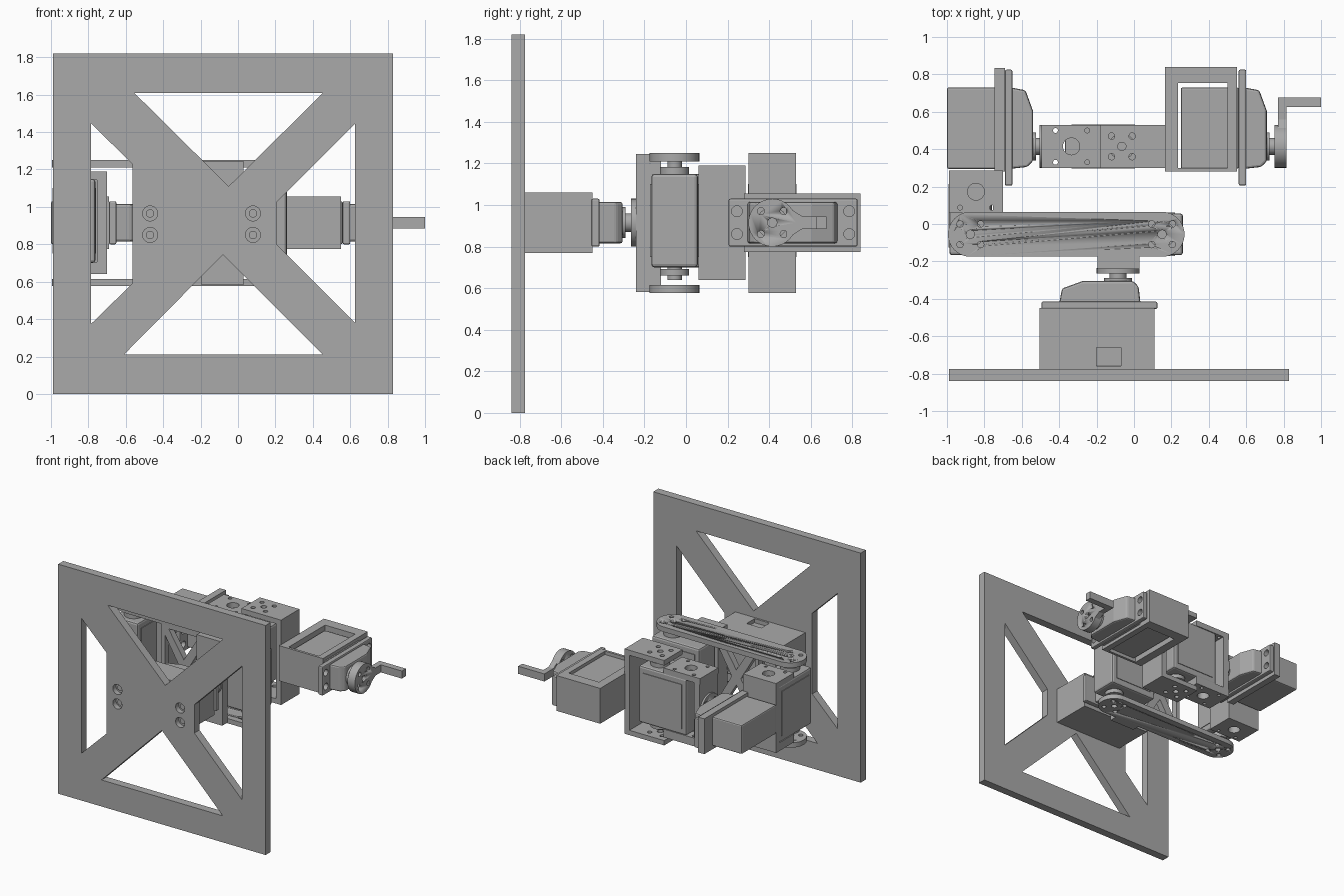
import bpy, bmesh, math
from mathutils import Matrix, Vector

cube = bpy.data.objects.get("Cube")
if cube:
    bpy.data.objects.remove(cube, do_unlink=True)

grey = bpy.data.materials.new("machined_grey")
grey.use_nodes = True
GREY = (0.4, 0.4, 0.4, 1)
grey.diffuse_color = GREY
grey.node_tree.nodes["Principled BSDF"].inputs["Base Color"].default_value = GREY

X, Y, Z = Vector((1, 0, 0)), Vector((0, 1, 0)), Vector((0, 0, 1))
# Each frame maps local profile u, v and extrusion w to world axes
FRAMES = {"x": (Y, Z, X), "y": (X, Z, Y), "z": (X, Y, Z)}
MID = 0.915      # height of the arm's centre plane


def add(name, bm, matrix=None):
    if matrix:
        bm.transform(matrix)
    bmesh.ops.recalc_face_normals(bm, faces=bm.faces)
    mesh = bpy.data.meshes.new(name)
    bm.to_mesh(mesh)
    bm.free()
    mesh.materials.append(grey)
    ob = bpy.data.objects.new(name, mesh)
    bpy.context.collection.objects.link(ob)
    return ob


def prism(name, pts, axis, w0, w1, matrix=None):
    a, b, c = FRAMES[axis]
    bm = bmesh.new()
    face = bm.faces.new([bm.verts.new(a * u + b * v + c * w0) for u, v in pts])
    ext = bmesh.ops.extrude_face_region(bm, geom=[face])["geom"]
    verts = [g for g in ext if isinstance(g, bmesh.types.BMVert)]
    bmesh.ops.translate(bm, verts=verts, vec=c * (w1 - w0))
    return add(name, bm, matrix)


def box(name, xs, ys, zs, matrix=None, bevel=0):
    (x0, x1), (y0, y1) = xs, ys
    ob = prism(name, [(x0, y0), (x1, y0), (x1, y1), (x0, y1)], "z", *zs, matrix)
    if bevel:
        mod = ob.modifiers.new("edge", "BEVEL")
        mod.width, mod.segments = bevel, 2
    return ob


def circle(u, v, r, n=32, start=0.0, sweep=2 * math.pi):
    return [(u + r * math.cos(start + sweep * i / n),
             v + r * math.sin(start + sweep * i / n)) for i in range(n)]


def cyl(name, u, v, r, axis, w0, w1, matrix=None):
    ob = prism(name, circle(u, v, r), axis, w0, w1, matrix)
    smooth(ob)
    return ob


def smooth(ob):
    bpy.ops.object.select_all(action="DESELECT")
    ob.select_set(True)
    bpy.context.view_layer.objects.active = ob
    bpy.ops.object.shade_smooth_by_angle(angle=math.radians(35))


def cut(ob, cutters):
    for c in cutters:
        c.hide_render = True
        mod = ob.modifiers.new("cut", "BOOLEAN")
        mod.object, mod.solver = c, "EXACT"
    bpy.context.view_layer.update()
    dg = bpy.context.evaluated_depsgraph_get()
    mesh = bpy.data.meshes.new_from_object(ob.evaluated_get(dg))
    ob.modifiers.clear()
    ob.data = mesh
    for c in cutters:
        bpy.data.objects.remove(c, do_unlink=True)
    return ob


def horn_holes(u, v, axis, w0, w1, matrix=None):
    spots = [(u + i * 0.055, v + j * 0.055, 0.017) for i in (-1, 1) for j in (-1, 1)]
    return [cyl("hole", a, b, r, axis, w0, w1, matrix) for a, b, r in spots + [(u, v, 0.022)]]


def horn(name, u, v, axis, w0, w1):
    return cut(cyl(name, u, v, 0.115, axis, w0, w1), horn_holes(u, v, axis, w0 - 0.02, w1 + 0.02))


def servo(name, origin, axis, along, flange=True):
    """Motor with its output shaft at the origin, body running along one side."""
    side = axis.cross(along)
    m = Matrix((along, side, axis)).transposed().to_4x4()
    m.translation = Vector(origin)
    half = 0.115
    if flange:
        box(name + "_body", (-0.12, 0.315), (-half, half), (-0.46, -0.15), m, 0.01)
        ears = box(name + "_flange", (-0.21, 0.41), (-half, half), (-0.15, -0.11), m, 0.008)
        cut(ears, [cyl("hole", u, v, 0.026, "z", -0.2, 0, m)
                   for u in (-0.17, 0.37) for v in (-0.055, 0.055)])
        outline = [(-0.12, -0.12), (-0.11, -0.03), (-0.08, 0), (0.19, 0),
                   (0.30, -0.04), (0.315, -0.12)]
        # Profile lies in the along/axis plane
        head = prism(name + "_head", outline, "y", -0.1, 0.1, m)
        mod = head.modifiers.new("edge", "BEVEL")
        mod.width, mod.segments = 0.012, 2
        cyl(name + "_shaft", 0, 0, 0.045, "z", -0.01, 0.055, m)
        cyl(name + "_collar", 0, 0, 0.075, "z", -0.01, 0.015, m)
    else:
        box(name + "_body", (-0.112, 0.305), (-0.112, 0.112), (-0.45, 0), m, 0.015)
        box(name + "_side_panel", (-0.07, 0.27), (-0.117, 0.117), (-0.40, -0.05), m)
        for end, base in (("top", 0), ("bottom", -0.51)):
            cyl(f"{name}_{end}_shaft", 0, 0, 0.035, "z", base, base + 0.06, m)
            w = 0.02 if end == "top" else -0.47
            cyl(f"{name}_{end}_collar", 0, 0, 0.07, "z", w - 0.02, w + 0.012, m)


def sleeve_plate(name, xs, ys, zs):
    """Clip plate with a large centre hole and four corner screw holes."""
    cx, cy = sum(xs) / 2, sum(ys) / 2
    z0, z1 = zs[0] - 0.02, zs[1] + 0.02
    holes = [cyl("hole", cx, cy, 0.045, "z", z0, z1)]
    holes += [cyl("hole", cx + i * 0.085, cy + j * 0.085, 0.013, "z", z0, z1)
              for i in (-1, 1) for j in (-1, 1)]
    return cut(box(name, xs, ys, zs), holes)


# Mounting panel with four cut-outs and four counterbored screws
panel = box("mounting_panel", (-0.99, 0.83), (-0.84, -0.775), (0, 1.82))
openings = [
    [(-0.555, 1.61), (0.455, 1.61), (-0.05, 1.11)],
    [(-0.61, 0.21), (0.455, 0.21), (-0.08, 0.745)],
    [(-0.785, 1.445), (-0.565, 1.23), (-0.565, 0.59), (-0.785, 0.375)],
    [(0.625, 1.445), (0.205, 1.025), (0.205, 0.8), (0.625, 0.38)],
]
cutters = [prism("opening", p, "y", -0.9, -0.7) for p in openings]
screws = [(x, z) for x in (-0.47, 0.08) for z in (0.85, 0.965)]
cutters += [cyl("hole", x, z, 0.04, "y", -0.9, -0.8) for x, z in screws]
cut(panel, cutters)
for x, z in screws:
    cyl("panel_screw", x, z, 0.022, "y", -0.81, -0.79)

# Base motor in its housing
cut(box("base_housing", (-0.505, 0.11), (-0.775, -0.45), (0.77, 1.06)),
    [box("notch", (-0.2, -0.07), (-0.76, -0.66), (1.0, 1.1))])
servo("base_servo", (-0.085, -0.305, MID), Y, -X)
horn("base_horn", -0.085, MID, "y", -0.265, -0.235)
box("base_crossplate", (-0.195, 0.03), (-0.24, -0.175), (0.582, 1.245))

# Pair of long link bars with rounded ends
L_END, R_END, BAR_Y = -0.875, 0.15, -0.055
bar = circle(R_END, BAR_Y, 0.12, 20, -math.pi / 2, math.pi)
bar += circle(L_END, BAR_Y, 0.12, 20, math.pi / 2, math.pi)
for name, z0, z1 in (("upper_link_bar", 1.21, 1.25), ("lower_link_bar", 0.577, 0.615)):
    ob = prism(name, bar, "z", z0, z1)
    smooth(ob)
    cut(ob, [c for x in (L_END, R_END) for c in horn_holes(x, BAR_Y, "z", z0 - 0.02, z1 + 0.02)])

# Trussed web between the bars
web = box("link_web", (-0.55, -0.165), (-0.17, -0.12), (0.61, 1.215))
a, b, lo, hi, cx = -0.52, -0.195, 0.64, 1.185, -0.357
cut(web, [prism("opening", p, "y", -0.3, 0) for p in (
    [(a + 0.03, lo), (b - 0.03, lo), (cx, MID - 0.06)],
    [(a + 0.03, hi), (b - 0.03, hi), (cx, MID + 0.06)],
    [(a, lo + 0.06), (cx - 0.04, MID), (a, hi - 0.06)],
    [(b, lo + 0.06), (cx + 0.04, MID), (b, hi - 0.06)])])

# Shoulder motor and elbow motor between the bars
servo("shoulder_servo", (R_END, BAR_Y, 1.15), Z, -X, False)
servo("elbow_servo", (L_END, BAR_Y, 1.15), Z, Y, False)
for end, zs in (("upper", (1.145, 1.19)), ("lower", (0.64, 0.705))):
    sleeve_plate(f"elbow_{end}_clip", (-0.99, -0.7), (0.06, 0.285), zs)
    sleeve_plate(f"wrist_{end}_clip", (-0.495, -0.175), (0.3, 0.53), zs)
box("elbow_clip_back", (-0.99, -0.7), (0.24, 0.285), (0.64, 1.19))
box("elbow_clip_side", (-0.755, -0.7), (0.06, 0.285), (0.64, 1.19))

# Forearm motor, clamped by an end plate
servo("forearm_servo", (-0.54, 0.415, MID), X, Y)
box("forearm_clamp", (-0.745, -0.69), (0.28, 0.835), (0.775, 1.055))
horn("forearm_horn", 0.415, MID, "x", -0.505, -0.485)

# Wrist motor, carried in a C-shaped bracket
box("wrist_clip_back", (-0.49, -0.44), (0.3, 0.53), (0.64, 1.19))
servo("wrist_servo", (-0.065, 0.415, 1.15), Z, -X, False)
for name, z0, z1 in (("wrist_bracket_top", 1.21, 1.25), ("wrist_bracket_bottom", 0.577, 0.615)):
    cut(box(name, (-0.18, 0.168), (0.3, 0.53), (z0, z1)),
        horn_holes(-0.065, 0.415, "z", z0 - 0.02, z1 + 0.02))
box("wrist_bracket_wall", (0.125, 0.168), (0.3, 0.53), (0.577, 1.25))

# Hand motor in an open frame
cut(box("hand_frame", (0.165, 0.55), (0.28, 0.84), (0.775, 1.055)),
    [box("opening", (0.235, 0.5), (0.3, 0.755), (0.7, 1.2))])
servo("hand_servo", (0.71, 0.415, MID), X, Y)
horn("hand_horn", 0.415, MID, "x", 0.75, 0.815)

# Crank with a square handle
prism("crank_arm", [(0.48, MID - 0.08), (0.56, MID - 0.03), (0.675, MID - 0.03),
                    (0.675, MID + 0.03), (0.56, MID + 0.03), (0.48, MID + 0.08)], "x", 0.77, 0.815)
box("crank_handle", (0.77, 1.0), (0.625, 0.675), (MID - 0.03, MID + 0.03))
